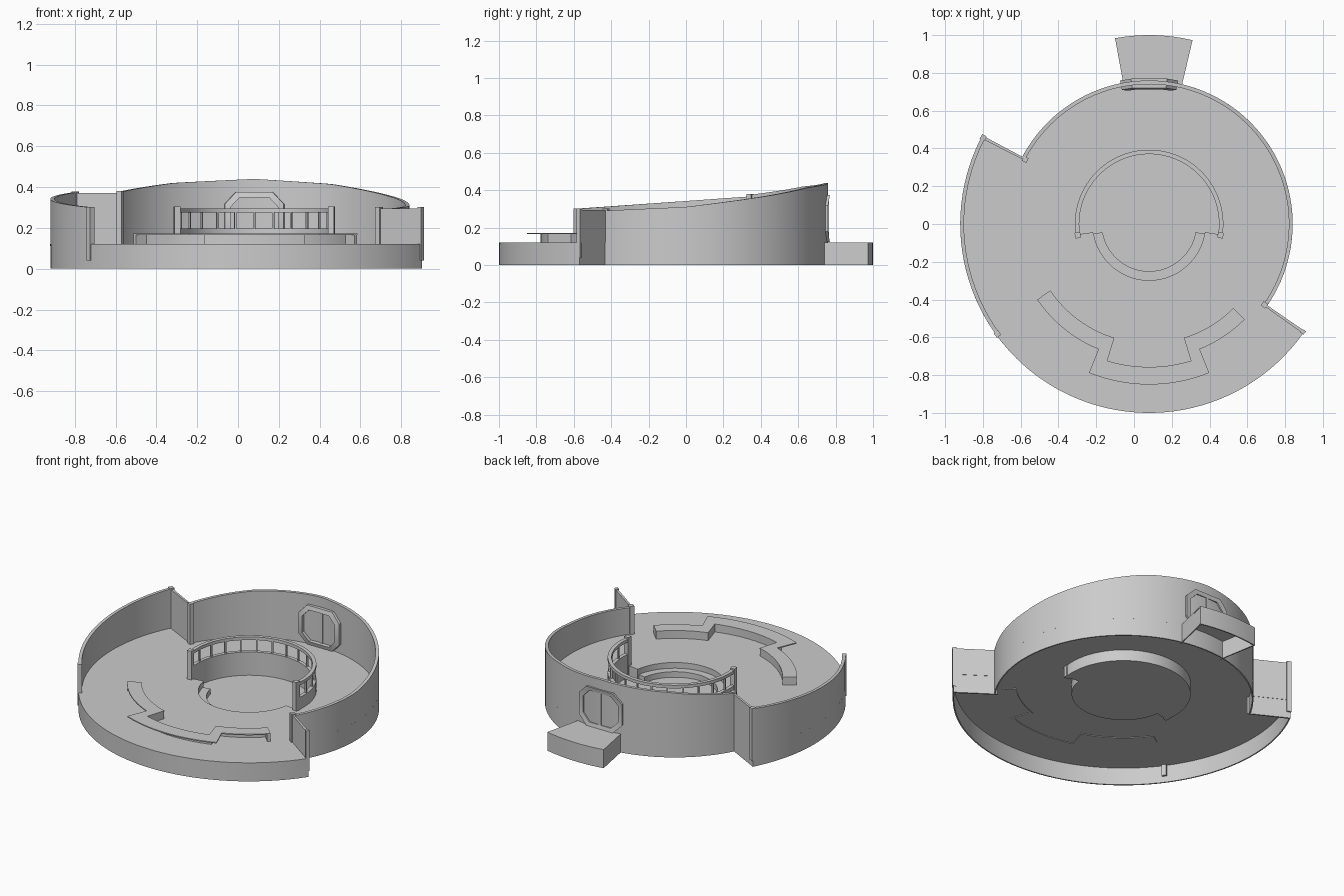
import bpy, bmesh
from math import sin, cos, radians, degrees

cube = bpy.data.objects.get("Cube")
if cube:
    bpy.data.objects.remove(cube)

CX = 0.08                      # centre of all the arcs
A_RIGHT, A_LEFT = -35, 152.5   # radial steps between the two radii
R_IN, R_OUT, WALL = 0.76, 1.0, 0.02
FLOOR = 0.12

grey = bpy.data.materials.new("plain grey")
grey.use_nodes = True
grey.diffuse_color = (0.6, 0.6, 0.6, 1)
grey.node_tree.nodes["Principled BSDF"].inputs["Base Color"].default_value = (0.6, 0.6, 0.6, 1)


def polar(a, r, z):
    return (CX + r * cos(radians(a)), r * sin(radians(a)), z)


def finish(name, bm):
    bmesh.ops.remove_doubles(bm, verts=bm.verts, dist=1e-5)
    bmesh.ops.recalc_face_normals(bm, faces=bm.faces)
    me = bpy.data.meshes.new(name)
    bm.to_mesh(me)
    bm.free()
    me.materials.append(grey)
    me.shade_smooth()
    me.set_sharp_from_angle(angle=radians(30))
    ob = bpy.data.objects.new(name, me)
    bpy.context.collection.objects.link(ob)
    return ob


def loft(bm, rings, closed=False):
    """Skin a row of equal cross-sections, capped unless closed."""
    rings = [[bm.verts.new(p) for p in ring] for ring in rings]
    pairs = list(zip(rings, rings[1:]))
    if closed:
        pairs.append((rings[-1], rings[0]))
    else:
        bm.faces.new(rings[0])
        bm.faces.new(rings[-1])
    for a, b in pairs:
        for i in range(len(a)):
            j = (i + 1) % len(a)
            bm.faces.new((a[i], a[j], b[j], b[i]))


def arcs(name, pieces):
    """Curved bars: (start angle, end angle, r0, r1, z0, z1 or height rule)."""
    bm = bmesh.new()
    for a0, a1, r0, r1, z0, z1 in pieces:
        n = max(1, round((a1 - a0) / 3))
        rings = []
        for i in range(n + 1):
            a = a0 + (a1 - a0) * i / n
            top = z1(a) if callable(z1) else z1
            rings.append([polar(a, r0, z0), polar(a, r1, z0), polar(a, r1, top), polar(a, r0, top)])
        loft(bm, rings)
    return finish(name, bm)


def span(a, r, width):
    """Angle limits of a radial plate of the given width."""
    half = degrees(width / r) / 2
    return a - half, a + half


def post(name, a, r, z0, z1, size=0.028):
    arcs(name, [(*span(a, r, size), r - size / 2, r + size / 2, z0, z1)])


def back_height(a):
    """Rim height of the small-radius wall, highest behind."""
    keys = [(-35, 0.29), (0, 0.31), (30, 0.36), (60, 0.415), (90, 0.44), (122, 0.42), (152.5, 0.375)]
    for (a0, h0), (a1, h1) in zip(keys, keys[1:]):
        if a <= a1:
            t = (a - a0) / (a1 - a0)
            return h0 + (h1 - h0) * t
    return keys[-1][1]


def side_height(a):
    return 0.342 + 0.07 * sin(radians(a))


# Deck with an opening for the sunken pit, and its skirt
PIT_R, PIT_L = -9, 189
arcs("deck", [
    (PIT_R, A_LEFT, 0.38, R_IN, FLOOR - 0.008, FLOOR),
    (A_LEFT, PIT_L, 0.38, R_OUT, FLOOR - 0.008, FLOOR),
    (PIT_L, 360 + A_RIGHT, 0.30, R_OUT, FLOOR - 0.008, FLOOR),
    (360 + A_RIGHT, 360 + PIT_R, 0.30, R_IN, FLOOR - 0.008, FLOOR)])
arcs("skirt", [
    (A_RIGHT, A_LEFT, R_IN - 0.008, R_IN, 0, FLOOR),
    (A_LEFT, 360 + A_RIGHT, R_OUT - 0.008, R_OUT, 0, FLOOR),
    (*span(A_LEFT, 0.88, 0.01), R_IN - WALL, R_OUT, 0, FLOOR),
    (*span(A_RIGHT, 0.88, 0.01), R_IN - WALL, R_OUT, 0, FLOOR)])

# Perimeter walls
WALL_END = 216
arcs("back_wall", [(A_RIGHT, A_LEFT, R_IN - WALL, R_IN, FLOOR, back_height)])
arcs("side_wall", [(A_LEFT, WALL_END, R_OUT - WALL, R_OUT, FLOOR, side_height)])
arcs("left_partition", [(*span(A_RIGHT, 0.88, 0.014), R_IN - WALL, R_OUT, FLOOR, 0.295)])
arcs("right_partition", [(*span(A_LEFT, 0.88, 0.014), R_IN - WALL, R_OUT, FLOOR, 0.37)])
post("wall_end_post", WALL_END, 0.992, 0.04, 0.302)
post("left_outer_post", A_RIGHT, 0.995, 0.04, 0.302, 0.022)
post("left_inner_post", A_RIGHT, 0.745, FLOOR, 0.302)
post("right_outer_post", A_LEFT, 0.99, 0.04, 0.378)
post("right_inner_post", A_LEFT, 0.74, FLOOR, 0.38)

# Sunken pit with a step at the front
arcs("pit_floor", [(PIT_R, PIT_L, 0, 0.385, 0.04, 0.047), (PIT_L, 360 + PIT_R, 0, 0.30, 0.04, 0.047)])
arcs("pit_step", [(PIT_L + 1, 359 + PIT_R, 0.25, 0.30, 0.045, 0.083)])
arcs("pit_wall", [
    (PIT_L, 360 + PIT_R, 0.298, 0.304, 0.04, FLOOR),
    (*span(PIT_L, 0.34, 0.008), 0.30, 0.39, 0.04, FLOOR),
    (*span(PIT_R, 0.34, 0.008), 0.30, 0.39, 0.04, FLOOR)])

# Railing round the back of the pit
arcs("rail_base", [(PIT_R, PIT_L, 0.37, 0.393, 0.04, 0.197)])
arcs("rail_top", [(PIT_R, PIT_L, 0.37, 0.393, 0.275, 0.295)])
BARS = 14
arcs("rail_bars", [(*span(PIT_R + (PIT_L - PIT_R) * i / BARS, 0.38, 0.009), 0.376, 0.387, 0.19, 0.28)
                   for i in range(1, BARS)])
for side, a in (("left", PIT_R), ("right", PIT_L)):
    post(side + "_rail_post", a, 0.383, 0.04, 0.305, 0.03)

# Curved counter: thin top on an inner wall, open on the outer side
S0, S1, S2, S3, S4, S5 = 214, 248, 253, 287, 292, 315
arcs("counter_top", [
    (S0, S1, 0.63, 0.715, 0.165, 0.172), (S1, S2, 0.63, 0.85, 0.165, 0.172),
    (S2, S3, 0.757, 0.85, 0.165, 0.172),
    (S3, S4, 0.63, 0.85, 0.165, 0.172), (S4, S5, 0.63, 0.715, 0.165, 0.172)])
arcs("counter_wall", [
    (S0, S2, 0.632, 0.65, 0.108, 0.166), (S3, S5, 0.632, 0.65, 0.108, 0.166),
    (S2 - 1.5, S3 + 1.5, 0.759, 0.777, 0.108, 0.166),
    (S2 - 1.5, S2, 0.632, 0.777, 0.108, 0.166), (S3, S3 + 1.5, 0.632, 0.777, 0.108, 0.166),
    (S0, S0 + 1.5, 0.632, 0.713, 0.108, 0.166), (S5 - 1.5, S5, 0.632, 0.713, 0.108, 0.166)])

# Entrance landing, open underneath
L0, L1 = 76.7, 100.4
arcs("landing", [
    (L0, L1, 0.75, R_OUT, FLOOR - 0.008, FLOOR),
    (L0, L1, R_OUT - 0.008, R_OUT, 0, FLOOR),
    (*span(L0 + 0.3, 0.88, 0.008), 0.74, R_OUT, 0, FLOOR),
    (*span(L1 - 0.3, 0.88, 0.008), 0.74, R_OUT, 0, FLOOR)])


def octagon(half, z0, z1, cut):
    side = [(half - cut, z0), (half, z0 + cut), (half, z1 - cut), (half - cut, z1)]
    return side + [(-u, z) for u, z in reversed(side)]


# Chamfered door frame bent to the wall, with a bevelled lip and centre seam
bm = bmesh.new()
outer, inner = octagon(0.152, 0.122, 0.375, 0.058), octagon(0.124, 0.146, 0.35, 0.048)
sections = []
for (u0, z0), (u1, z1) in zip(outer, inner):
    a0, a1 = 90 - degrees(u0 / R_IN), 90 - degrees(u1 / R_IN)
    sections.append([polar(a0, 0.725, z0), polar(a0, 0.775, z0), polar(a1, 0.768, z1), polar(a1, 0.715, z1)])
loft(bm, sections, closed=True)
finish("door_frame", bm)
arcs("door_seam", [(*span(90, R_IN, 0.018), 0.735, 0.765, 0.146, 0.352)])
